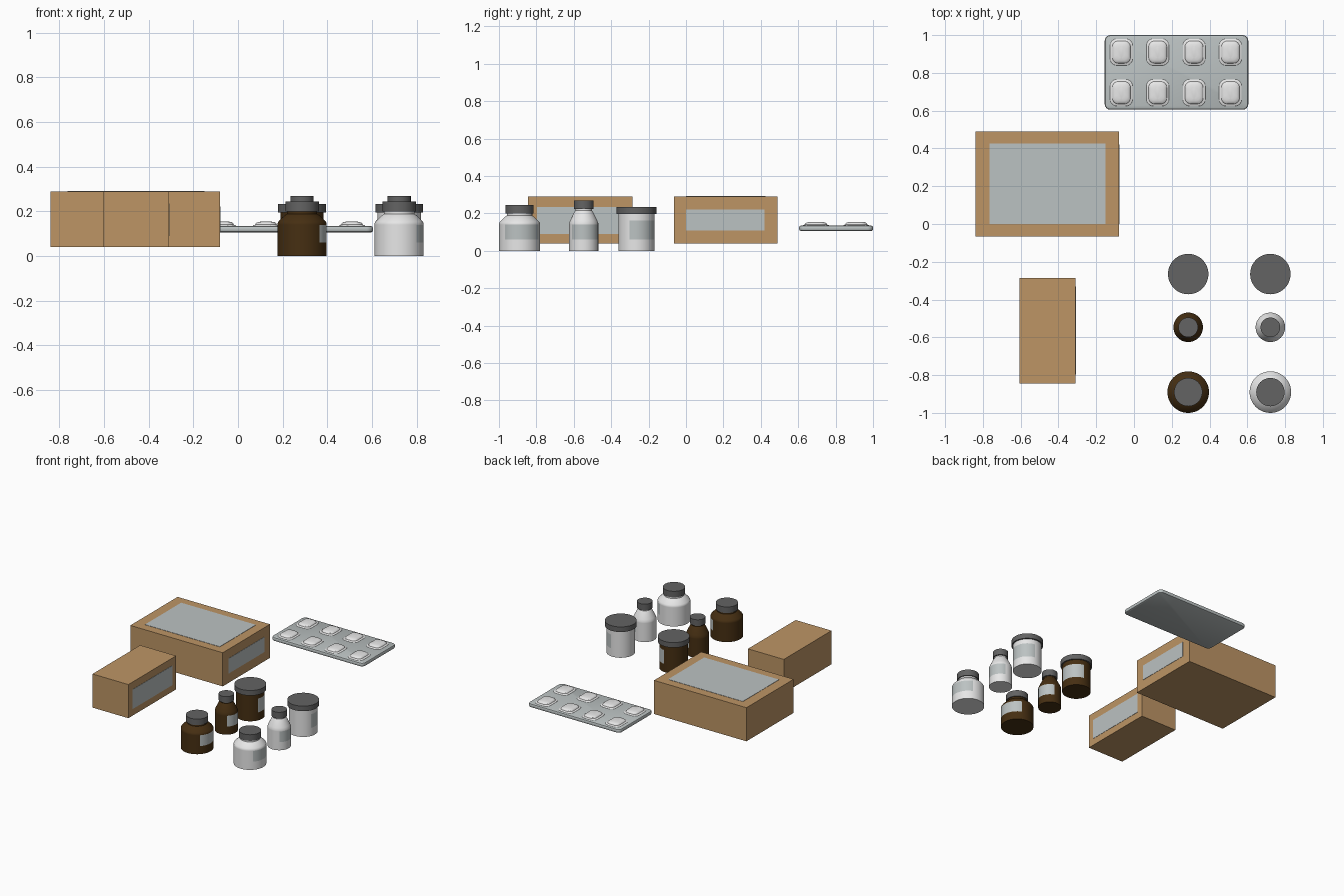
import bpy, bmesh, math

if "Cube" in bpy.data.objects:
    bpy.data.objects.remove(bpy.data.objects["Cube"])


def mat(name, r, g, b):
    m = bpy.data.materials.new(name)
    m.diffuse_color = (r, g, b, 1)
    m.use_nodes = True
    m.node_tree.nodes["Principled BSDF"].inputs["Base Color"].default_value = m.diffuse_color
    return m


CARD = mat("cardboard", 0.51, 0.30, 0.13)
LABEL = mat("pale_grey_label", 0.50, 0.54, 0.54)
WHITE = mat("white_plastic", 0.80, 0.80, 0.80)
AMBER = mat("dark_amber_glass", 0.061, 0.028, 0.006)
CAP = mat("dark_grey_cap", 0.125, 0.125, 0.125)


def finish(bm, name, mats, smooth=True):
    bmesh.ops.recalc_face_normals(bm, faces=bm.faces[:])
    me = bpy.data.meshes.new(name)
    bm.to_mesh(me)
    bm.free()
    for m in mats:
        me.materials.append(m)
    ob = bpy.data.objects.new(name, me)
    bpy.context.collection.objects.link(ob)
    if smooth:
        bpy.ops.object.select_all(action='DESELECT')
        ob.select_set(True)
        bpy.context.view_layer.objects.active = ob
        bpy.ops.object.shade_smooth_by_angle(angle=math.radians(30))
    return ob


def box(name, x0, x1, y0, y1, z0, z1, m):
    bm = bmesh.new()
    bmesh.ops.create_cube(bm, size=1)
    for v in bm.verts:
        v.co.x = x1 if v.co.x > 0 else x0
        v.co.y = y1 if v.co.y > 0 else y0
        v.co.z = z1 if v.co.z > 0 else z0
    return finish(bm, name, [m], False)


def skin(bm, rings):
    """Bridge closed rings of points and cap both ends."""
    rings = [[bm.verts.new(p) for p in r] for r in rings]
    n = len(rings[0])
    for a, b in zip(rings, rings[1:]):
        for i in range(n):
            j = (i + 1) % n
            bm.faces.new((a[i], a[j], b[j], b[i]))
    bm.faces.new(rings[0][::-1])
    bm.faces.new(rings[-1])


def lathe(name, x, y, profile, mats, label=None, seg=48):
    bm = bmesh.new()
    ang = [2 * math.pi * i / seg for i in range(seg)]
    skin(bm, [[(x + r * math.cos(a), y + r * math.sin(a), z) for a in ang]
              for r, z in profile])
    if label:  # label wraps part of the wall, chosen by angle and height
        a0, a1, z0, z1 = label
        for f in bm.faces:
            c = f.calc_center_median()
            a = math.degrees(math.atan2(c.y - y, c.x - x))
            if len(f.verts) == 4 and a0 < a < a1 and z0 < c.z < z1:
                f.material_index = 1
    return finish(bm, name, mats)


# Cardboard boxes with thin label plates
T = 0.002
box("large_box", -0.84, -0.08, -0.065, 0.49, 0.04, 0.29, CARD)
box("large_box_top_label", -0.765, -0.15, 0.0, 0.425, 0.289, 0.29 + T, LABEL)
box("large_box_side_label", -0.081, -0.08 + T, 0.0, 0.42, 0.11, 0.222, LABEL)
box("small_box", -0.605, -0.31, -0.845, -0.285, 0.04, 0.29, CARD)
box("small_box_side_label", -0.311, -0.31 + T, -0.797, -0.33, 0.09, 0.235, LABEL)

# Bottles: kind, y, body profile, cap (radius, bottom, top), label (angles, heights)
KINDS = [
    ("wide_jar", -0.265,
     [(0.097, 0), (0.097, 0.06), (0.097, 0.162), (0.097, 0.2)],
     (0.107, 0.196, 0.234), (-22.5, 82.5, 0.06, 0.162)),
    ("slim_bottle", -0.547,
     [(0.078, 0), (0.078, 0.06), (0.078, 0.14), (0.078, 0.148), (0.072, 0.163),
      (0.05, 0.208), (0.044, 0.216), (0.044, 0.23)],
     (0.052, 0.224, 0.27), (-52.5, 75, 0.06, 0.14)),
    ("round_bottle", -0.89,
     [(0.11, 0), (0.11, 0.06), (0.11, 0.14), (0.11, 0.147), (0.105, 0.156),
      (0.078, 0.182), (0.068, 0.188), (0.068, 0.205)],
     (0.075, 0.2, 0.245), (-45, 67.5, 0.06, 0.14)),
]
for tint, x, m in (("amber", 0.287, AMBER), ("white", 0.722, WHITE)):
    for kind, y, prof, (cr, cz0, cz1), lab in KINDS:
        lathe(f"{tint}_{kind}", x, y, prof, [m, LABEL], lab)
        lathe(f"{tint}_{kind}_cap", x, y, [(cr, cz0), (cr, cz1)], [CAP])


# Blister pack sheet with rounded corners and softened rim
def rounded_rect(cx, cy, hx, hy, r, z, steps=6):
    pts = []
    for k, (sx, sy) in enumerate(((1, 1), (-1, 1), (-1, -1), (1, -1))):
        for i in range(steps + 1):
            a = math.pi / 2 * (k + i / steps)
            pts.append((cx + sx * (hx - r) + r * math.cos(a),
                        cy + sy * (hy - r) + r * math.sin(a), z))
    return pts


bm = bmesh.new()
skin(bm, [rounded_rect(0.225, 0.8025, 0.38 - d, 0.1975 - d, 0.03 - d, z)
          for d, z in ((0.009, 0.106), (0.003, 0.109), (0, 0.115),
                       (0, 0.126), (0.003, 0.132), (0.009, 0.135))])
finish(bm, "blister_sheet", [LABEL])

# Pills in raised bubbles: flared foot, then a rounded dome
for row, y in enumerate((0.695, 0.91)):
    for col in range(4):
        x = -0.067 + 0.1925 * col
        bm = bmesh.new()
        skin(bm, [rounded_rect(x, y, 0.06 - d, 0.071 - d, max(0.036 - 0.4 * d, 0.012), z)
                  for d, z in ((0, 0.134), (0.002, 0.137), (0.007, 0.139),
                               (0.012, 0.141), (0.014, 0.146), (0.019, 0.150),
                               (0.028, 0.153), (0.042, 0.155))])
        finish(bm, f"pill_{row + 1}_{col + 1}", [WHITE])
